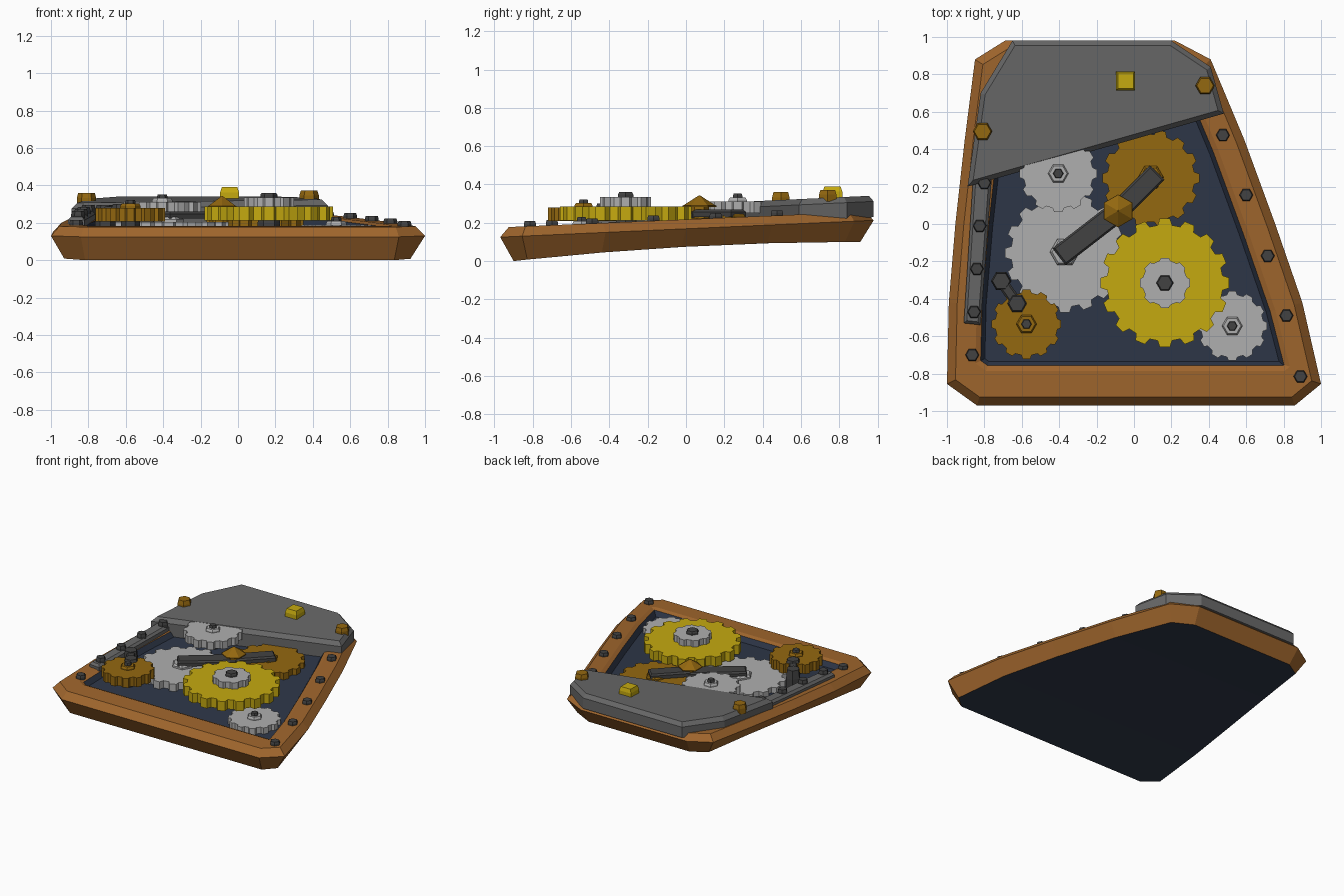
import bpy, bmesh, math
from mathutils import Vector

cube = bpy.data.objects.get("Cube")
if cube:
    bpy.data.objects.remove(cube, do_unlink=True)


def material(name, rgb):
    m = bpy.data.materials.new(name)
    m.use_nodes = True
    m.diffuse_color = (*rgb, 1)
    m.node_tree.nodes["Principled BSDF"].inputs["Base Color"].default_value = (*rgb, 1)
    return m


WOOD = material("wood", (0.352, 0.133, 0.026))
NAVY = material("navy", (0.027, 0.038, 0.065))
GREY = material("plate grey", (0.138, 0.138, 0.138))
DARK = material("dark steel", (0.055, 0.055, 0.055))
SILVER = material("silver", (0.43, 0.43, 0.43))
GOLD = material("old gold", (0.296, 0.138, 0.005))
YELLOW = material("bright yellow", (0.56, 0.40, 0.005))


def finish(name, bm, *mats):
    bmesh.ops.recalc_face_normals(bm, faces=bm.faces)
    me = bpy.data.meshes.new(name)
    bm.to_mesh(me)
    bm.free()
    for m in mats:
        me.materials.append(m)
    ob = bpy.data.objects.new(name, me)
    bpy.context.collection.objects.link(ob)
    return ob


def inset(pts, d):
    """Mitred inward offset of a counter-clockwise outline."""
    out = []
    for i, p in enumerate(pts):
        a = (Vector(p) - Vector(pts[i - 1])).normalized()
        b = (Vector(pts[(i + 1) % len(pts)]) - Vector(p)).normalized()
        na, nb = Vector((-a.y, a.x)), Vector((-b.y, b.x))
        out.append(Vector(p) + (na + nb) * (d / (1 + na.dot(nb))))
    return out


def loft(bm, rings):
    """Skin a stack of (outline, height function) rings; returns vertex loops and bands."""
    loops = [[bm.verts.new((p[0], p[1], z(p[1]))) for p in pts] for pts, z in rings]
    bands = []
    for a, b in zip(loops, loops[1:]):
        n = len(a)
        bands.append([bm.faces.new((a[i], a[(i + 1) % n], b[(i + 1) % n], b[i])) for i in range(n)])
    return loops, bands


def solid(name, mat, rings):
    bm = bmesh.new()
    loops, _ = loft(bm, rings)
    bm.faces.new(loops[0])
    bm.faces.new(loops[-1])
    return finish(name, bm, mat)


def flat(z):
    return lambda y: z


def ngon(x, y, r, n, turn=0.0):
    return [(x + r * math.cos(turn + math.tau * i / n), y + r * math.sin(turn + math.tau * i / n))
            for i in range(n)]


def nut(name, mat, x, y, r, z0, z1, n=6, turn=0.0, taper=0.85):
    zm = z0 + (z1 - z0) * 0.6
    solid(name, mat, [(ngon(x, y, r, n, turn), flat(z0)), (ngon(x, y, r, n, turn), flat(zm)),
                      (ngon(x, y, r * taper, n, turn), flat(z1))])


def gear(name, mat, x, y, r, teeth, z0, z1, depth=0.1):
    pts = []
    for i in range(teeth):
        for frac, rad in ((-0.32, 1 - depth), (-0.2, 1), (0.2, 1), (0.32, 1 - depth)):
            a = math.tau * (i + frac) / teeth
            pts.append((x + r * rad * math.cos(a), y + r * rad * math.sin(a)))
    solid(name, mat, [(pts, flat(z0)), (pts, flat(z1))])


def bar(name, mat, a, b, width, z0, z1):
    a, b = Vector(a), Vector(b)
    d = (b - a).normalized()
    s = Vector((-d.y, d.x)) * width / 2
    pts = [a - s, b - s, b + s, a + s]
    solid(name, mat, [(pts, flat(z0)), (pts, flat(z1 - 0.012)), (inset(pts, 0.01), flat(z1))])


# Height rules of the bowed case
def underside(y):
    return 0.1 * (1 - ((0.9 - y) / 1.8) ** 2)


def waist(y):
    return 0.125 + 0.045 * (y + 0.97)


def rim(y):
    return 0.18 + 0.043 * (y + 0.87)


# Case: wooden frame with navy floor and navy underside, rows of (left, right, y)
rows = [(-0.84, 0.86, -0.97), (-1, 1, -0.855), (-0.99, 0.9, -0.42), (-0.955, 0.755, 0),
        (-0.905, 0.59, 0.45), (-0.85, 0.41, 0.88), (-0.69, 0.22, 0.98)]
R = len(rows)
outline = [(r, y) for _, r, y in rows] + [(l, y) for l, _, y in reversed(rows)]


def opening(d):
    pts = inset(outline, d)
    for i in (0, 1, -2, -1):
        pts[i].y += 0.035
    return pts


bm = bmesh.new()
loops, bands = loft(bm, [
    (inset(outline, 0.07), underside), (outline, waist), (inset(outline, 0.045), rim),
    (opening(0.15), rim), (opening(0.178), lambda y: rim(y) - 0.012),
    (opening(0.2), lambda y: rim(y) - 0.05)])
for f in bands[-1]:
    f.material_index = 1
for loop in (loops[0], loops[-1]):
    for i in range(R - 1):
        f = bm.faces.new((loop[i], loop[i + 1], loop[-2 - i], loop[-1 - i]))
        f.material_index = 1
finish("case", bm, WOOD, NAVY)

# Grey cover plate over the back, with its studs
plate = [(-0.89, 0.2), (0.48, 0.59), (0.41, 0.84), (0.2, 0.98), (-0.65, 0.98), (-0.82, 0.7)]


def plate_top(y):
    return 0.305 + 0.047 * (y - 0.2)


solid("cover_plate", GREY, [(plate, lambda y: 0.14 + 0.115 * (y - 0.2)),
                            (plate, lambda y: plate_top(y) - 0.03),
                            (inset(plate, 0.025), plate_top)])
nut("cover_stud_right", GOLD, -0.81, 0.495, 0.052, 0.29, 0.36)
nut("cover_stud_left", GOLD, 0.38, 0.74, 0.052, 0.31, 0.372)
nut("cover_button", YELLOW, -0.045, 0.765, 0.072, 0.32, 0.39, n=4, turn=math.pi / 4, taper=0.82)

# Grey side strip
strip = [(-0.91, -0.53), (-0.82, -0.54), (-0.76, 0.25), (-0.86, 0.25)]
solid("side_strip", GREY, [(strip, lambda y: rim(y) - 0.06), (strip, lambda y: rim(y) + 0.02),
                           (inset(strip, 0.015), lambda y: rim(y) + 0.037)])

# Rim bolts down both sides
for i, (x, y) in enumerate([(0.475, 0.475), (0.6, 0.155), (0.715, -0.17), (0.815, -0.49),
                            (0.89, -0.815), (-0.865, -0.7)]):
    nut(f"rim_bolt_{i}", DARK, x, y, 0.037, rim(y) - 0.01, rim(y) + 0.027)
for i, (x, y) in enumerate([(-0.8, 0.22), (-0.825, -0.01), (-0.84, -0.24), (-0.855, -0.47)]):
    nut(f"strip_bolt_{i}", DARK, x, y, 0.037, rim(y) + 0.02, rim(y) + 0.067)

# Gears: x, y, radius, teeth, bottom, top
gear("large_silver_gear", SILVER, -0.37, -0.155, 0.32, 16, 0.13, 0.205)
gear("upper_gold_gear", GOLD, 0.09, 0.245, 0.26, 14, 0.15, 0.225)
gear("large_yellow_gear", YELLOW, 0.165, -0.315, 0.345, 16, 0.212, 0.286)
gear("yellow_gear_hub", SILVER, 0.165, -0.315, 0.135, 8, 0.28, 0.335)
gear("upper_silver_gear", SILVER, -0.405, 0.27, 0.207, 12, 0.25, 0.31)
gear("lower_gold_gear", GOLD, -0.575, -0.535, 0.187, 12, 0.208, 0.28)
gear("lower_silver_gear", SILVER, 0.525, -0.545, 0.187, 12, 0.125, 0.188)

# Gear axles and hub nuts
nut("yellow_gear_bolt", DARK, 0.165, -0.315, 0.046, 0.33, 0.36)
nut("yellow_gear_axle", DARK, 0.165, -0.315, 0.06, 0.13, 0.25)
for name, mat, x, y, z in (("upper_silver", SILVER, -0.405, 0.27, 0.31),
                           ("lower_gold", GOLD, -0.575, -0.535, 0.28),
                           ("lower_silver", SILVER, 0.525, -0.545, 0.188)):
    nut(name + "_axle", DARK, x, y, 0.05, 0.13, z - 0.01)
    nut(name + "_nut", mat, x, y, 0.055, z - 0.01, z + 0.022)
    nut(name + "_bolt", DARK, x, y, 0.028, z + 0.015, z + 0.042)
nut("large_silver_nut", SILVER, -0.37, -0.15, 0.08, 0.2, 0.23)
nut("upper_gold_nut", GOLD, 0.09, 0.25, 0.068, 0.22, 0.245)

# Linkage arms with a pointed pivot cap
bar("long_arm", DARK, (-0.4, -0.175), (-0.07, 0.08), 0.115, 0.222, 0.26)
bar("short_arm", DARK, (-0.08, 0.07), (0.125, 0.275), 0.11, 0.23, 0.268)
nut("pivot_post", GOLD, -0.08, 0.07, 0.05, 0.2, 0.295, turn=math.pi / 6, taper=1)
nut("pivot_cap", GOLD, -0.085, 0.07, 0.088, 0.283, 0.289, turn=math.pi / 6, taper=1)
solid("pivot_point", GOLD, [(ngon(-0.085, 0.07, 0.088, 6, math.pi / 6), flat(0.288)),
                            (ngon(-0.085, 0.07, 0.004, 6, math.pi / 6), flat(0.342))])

# Small pawl lever beside the lower gold gear
bar("pawl_arm", DARK, (-0.71, -0.305), (-0.625, -0.425), 0.06, 0.255, 0.288)
nut("pawl_post", DARK, -0.71, -0.305, 0.055, 0.13, 0.295)
nut("pawl_tip", DARK, -0.625, -0.425, 0.052, 0.25, 0.3)
